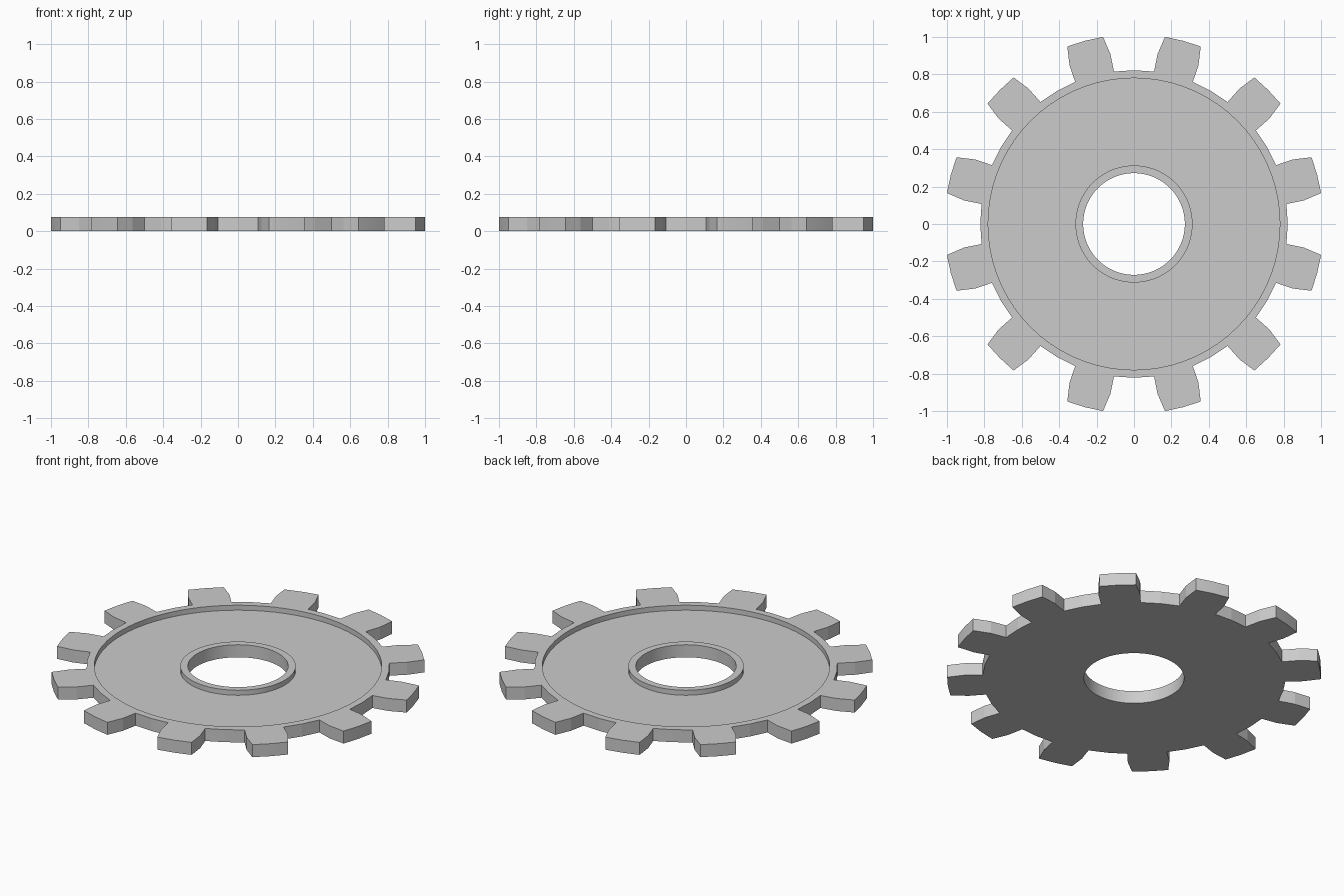
import bpy, bmesh
from math import sin, cos, radians, pi

if "Cube" in bpy.data.objects:
    bpy.data.objects.remove(bpy.data.objects["Cube"])

TEETH = 12
HEIGHT, FLOOR = 0.075, 0.045
R_HOLE, R_HUB, R_RIM = 0.272, 0.313, 0.78
# one tooth, measured from its centre line: (angle in degrees, radius)
TOOTH = [(-15, 0.822), (-7.5, 0.822), (-7.1, 0.917), (-5.6, 1.014),
         (0, 1.014), (5.6, 1.014), (7.1, 0.917), (7.5, 0.822)]

bm = bmesh.new()


def loop(points, z):
    vs = [bm.verts.new((x, y, z)) for x, y in points]
    for i, v in enumerate(vs):
        bm.edges.new((v, vs[(i + 1) % len(vs)]))
    return vs


def circle(r, z, n=72):
    return loop([(r * cos(2 * pi * i / n), r * sin(2 * pi * i / n)) for i in range(n)], z)


def gear_outline(z):
    pts = []
    for k in range(TEETH):
        for a, r in TOOTH:
            t = radians(360 / TEETH * k + 15 + a)
            pts.append((r * cos(t), r * sin(t)))
    return loop(pts, z)


def wall(a, b):
    n = len(a)
    for i in range(n):
        j = (i + 1) % n
        bm.faces.new((a[i], a[j], b[j], b[i]))


def flat_fill(a, b):
    edges = [bm.edges.get((vs[i - 1], vs[i])) for vs in (a, b) for i in range(len(vs))]
    bmesh.ops.triangle_fill(bm, edges=edges, use_beauty=True, normal=(0, 0, 1))


# toothed outside
out_low, out_top = gear_outline(0), gear_outline(HEIGHT)
wall(out_low, out_top)

# rim edge, recessed floor, raised hub and centre hole
rim_top, rim_low = circle(R_RIM, HEIGHT), circle(R_RIM, FLOOR)
hub_low, hub_top = circle(R_HUB, FLOOR), circle(R_HUB, HEIGHT)
hole_top, hole_low = circle(R_HOLE, HEIGHT), circle(R_HOLE, 0)
flat_fill(out_top, rim_top)
wall(rim_top, rim_low)
wall(rim_low, hub_low)
wall(hub_low, hub_top)
wall(hub_top, hole_top)
wall(hole_top, hole_low)

# flat underside
flat_fill(out_low, hole_low)

bmesh.ops.recalc_face_normals(bm, faces=bm.faces[:])
mesh = bpy.data.meshes.new("gear_wheel")
bm.to_mesh(mesh)
bm.free()
gear = bpy.data.objects.new("gear_wheel", mesh)
bpy.context.collection.objects.link(gear)
bpy.context.view_layer.objects.active = gear
gear.select_set(True)
bpy.ops.object.shade_smooth_by_angle(angle=radians(6))
